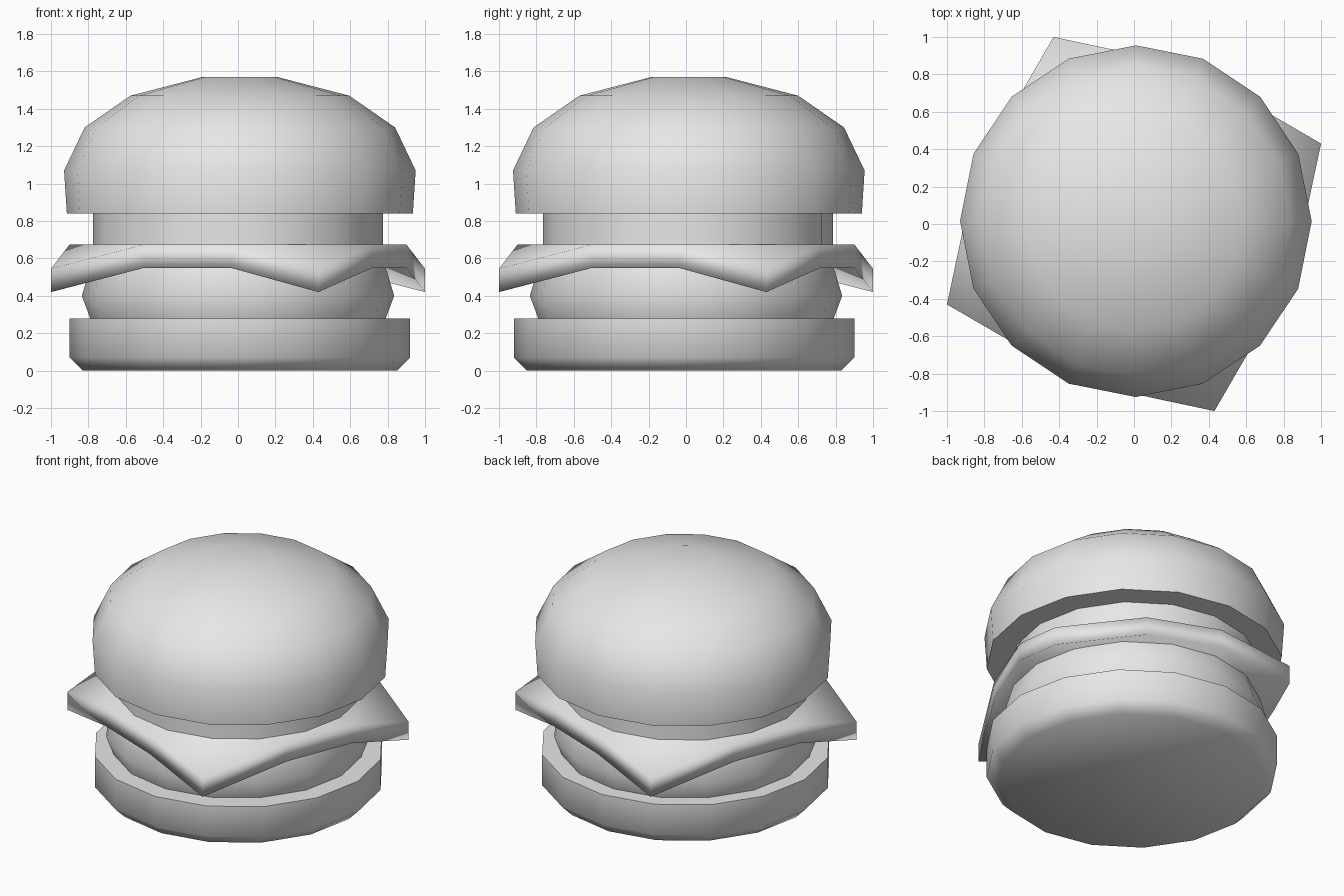
import bpy
import bmesh
from math import cos, sin, pi, radians
from mathutils import Matrix, Vector

SIDES = 16

if "Cube" in bpy.data.objects:
    bpy.data.objects.remove(bpy.data.objects["Cube"], do_unlink=True)

# Single flat colour
grey = bpy.data.materials.new("light_grey")
grey.use_nodes = True
grey.diffuse_color = (0.8, 0.8, 0.8, 1)
grey.node_tree.nodes["Principled BSDF"].inputs["Base Color"].default_value = grey.diffuse_color


def finish(name, bm, angle):
    """Turn the bmesh into a smooth object with edges sharp above the angle."""
    bmesh.ops.recalc_face_normals(bm, faces=bm.faces)
    mesh = bpy.data.meshes.new(name)
    bm.to_mesh(mesh)
    bm.free()
    mesh.materials.append(grey)
    obj = bpy.data.objects.new(name, mesh)
    bpy.context.collection.objects.link(obj)
    bpy.ops.object.select_all(action="DESELECT")
    obj.select_set(True)
    bpy.context.view_layer.objects.active = obj
    bpy.ops.object.shade_smooth_by_angle(angle=radians(angle))


def lathe(name, profile, centre=(0, 0), angle=60):
    """Round solid from (radius, height) points, listed bottom to top."""
    bm = bmesh.new()
    rings = []
    for r, z in profile:
        turns = [2 * pi * i / SIDES for i in range(SIDES)]
        rings.append([bm.verts.new((centre[0] + r * cos(a), centre[1] + r * sin(a), z))
                      for a in turns])
    for low, high in zip(rings, rings[1:]):
        for i in range(SIDES):
            j = (i + 1) % SIDES
            bm.faces.new((low[i], low[j], high[j], high[i]))
    bm.faces.new(rings[0][::-1])
    bm.faces.new(rings[-1])
    finish(name, bm, angle)


# Buns, patty and the round slice
lathe("bottom_bun", [(0.84, 0), (0.91, 0.07), (0.91, 0.28)], (0.01, -0.01))
lathe("patty", [(0.79, 0.28), (0.835, 0.4), (0.79, 0.55)])
lathe("round_slice", [(0.775, 0.67), (0.775, 0.845)], (0, 0.01))
lathe("top_bun", [(0.925, 0.84), (0.94, 1.07), (0.83, 1.3), (0.585, 1.47), (0.2, 1.57)],
      (0.01, 0.015))

# Cheese: flat middle with four drooping corners
bm = bmesh.new()
quarter = [(0.43, -1.0, -0.13), (0.72, -0.5, 0), (0.9, -0.04, 0)]
layers = []
for height in (0.55, 0.675):
    ring = []
    for k in range(4):
        turn = Matrix.Rotation(k * pi / 2, 3, "Z")
        ring += [bm.verts.new(turn @ Vector(p) + Vector((0, 0, height))) for p in quarter]
    bm.faces.new([v for i, v in enumerate(ring) if i % 3])
    for i in range(0, len(ring), 3):
        bm.faces.new((ring[i - 1], ring[i], ring[i + 1]))
    layers.append(ring)
under, over = layers
for i in range(len(under)):
    bm.faces.new((under[i - 1], under[i], over[i], over[i - 1]))
finish("cheese_slice", bm, 180)
